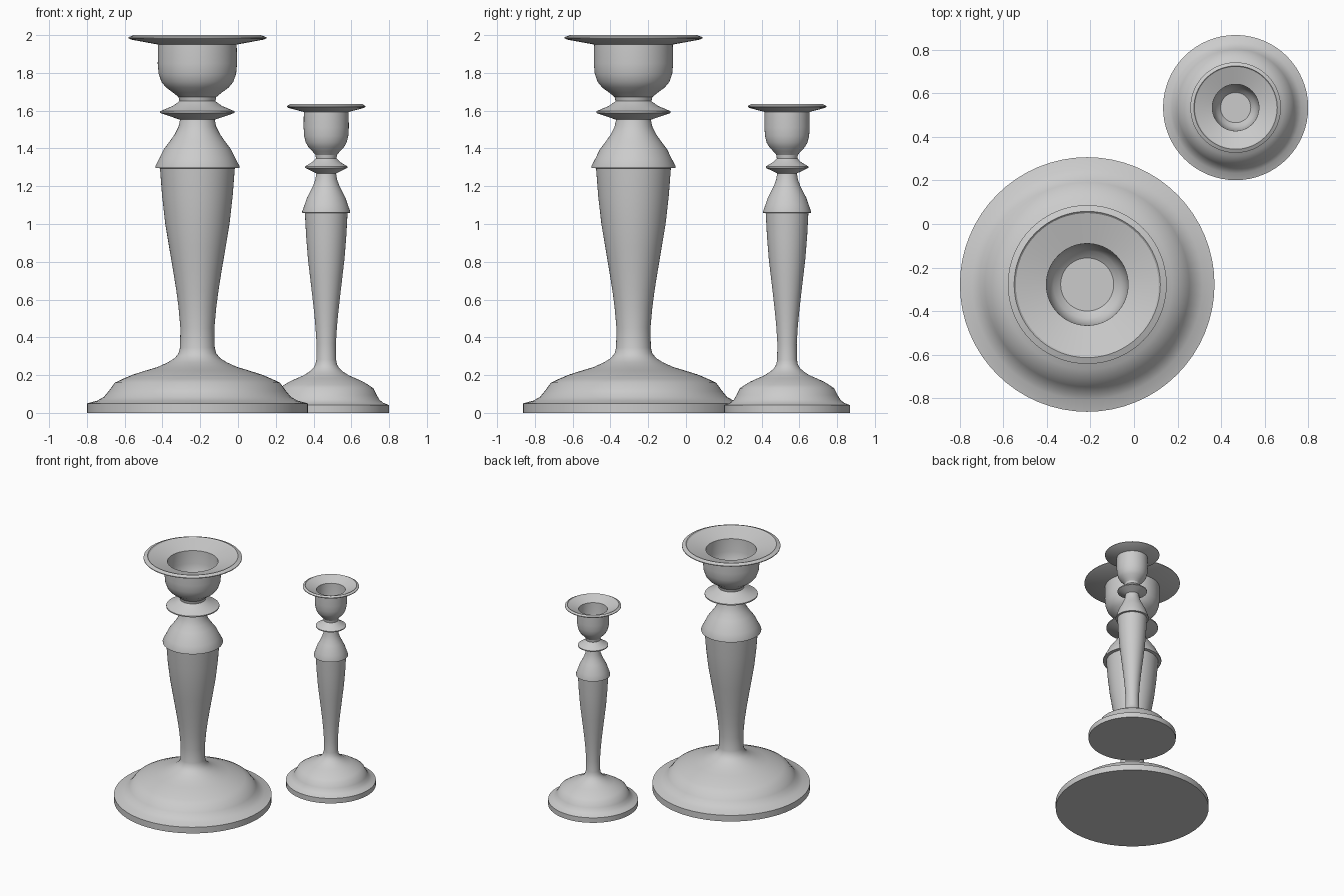
import bpy, bmesh, math
from mathutils import Vector

cube = bpy.data.objects.get("Cube")
if cube:
    bpy.data.objects.remove(cube, do_unlink=True)

# Single plain metal colour
metal = bpy.data.materials.new("pewter_grey")
metal.use_nodes = True
grey = (0.6, 0.6, 0.6, 1)
metal.diffuse_color = grey
metal.node_tree.nodes["Principled BSDF"].inputs["Base Color"].default_value = grey

# Turned profile as (radius, height), from underside centre to socket floor
foot = [(0, 0), (.585, 0), (.585, .05), (.53, .065), (.495, .085), (.47, .115), (.437, .16)]
dome = [(.39, .182), (.34, .203), (.27, .225), (.21, .243), (.155, .268),
        (.12, .29), (.1, .315), (.092, .345)]
shaft = [(.09, .45), (.1, .56), (.112, .65), (.128, .75), (.15, .88),
         (.17, 1.0), (.187, 1.15), (.198, 1.295)]
shoulder = [(.223, 1.297), (.223, 1.306), (.2, 1.35), (.178, 1.395), (.148, 1.435),
            (.12, 1.475), (.1, 1.515), (.092, 1.552)]
knop = [(.13, 1.565), (.197, 1.588), (.197, 1.597), (.13, 1.625), (.095, 1.65)]
cup = [(.1, 1.672), (.128, 1.695), (.165, 1.722), (.19, 1.752),
       (.205, 1.795), (.21, 1.85), (.208, 1.95)]
rim = [(.35, 1.976), (.365, 1.983), (.365, 1.989), (.336, 2), (.328, 1.992)]
socket = [(.188, 1.955), (.186, 1.85), (.175, 1.79), (.155, 1.755), (.122, 1.73), (0, 1.73)]
PROFILE = foot + dome + shaft + shoulder + knop + cup + rim + socket


def turn(name, centre, width_scale, height_scale, steps=64):
    """Revolve the profile around a vertical axis."""
    bm = bmesh.new()
    verts = [bm.verts.new((r * width_scale, 0, z * height_scale)) for r, z in PROFILE]
    edges = [bm.edges.new(pair) for pair in zip(verts, verts[1:])]
    bmesh.ops.spin(bm, geom=verts + edges, cent=(0, 0, 0), axis=(0, 0, 1),
                   angle=math.tau, steps=steps, use_merge=False)
    bmesh.ops.remove_doubles(bm, verts=bm.verts, dist=1e-4)
    bmesh.ops.recalc_face_normals(bm, faces=bm.faces)
    mesh = bpy.data.meshes.new(name)
    bm.to_mesh(mesh)
    bm.free()
    mesh.materials.append(metal)
    obj = bpy.data.objects.new(name, mesh)
    obj.location = Vector((*centre, 0))
    bpy.context.collection.objects.link(obj)
    bpy.ops.object.select_all(action='DESELECT')
    obj.select_set(True)
    bpy.context.view_layer.objects.active = obj
    bpy.ops.object.shade_smooth_by_angle(angle=math.radians(30))
    return obj


# The tall stick at the front and its slimmer companion behind
turn("large_candlestick", (-.215, -.278), 1, 1)
turn("small_candlestick", (.467, .535), .57, .817)
